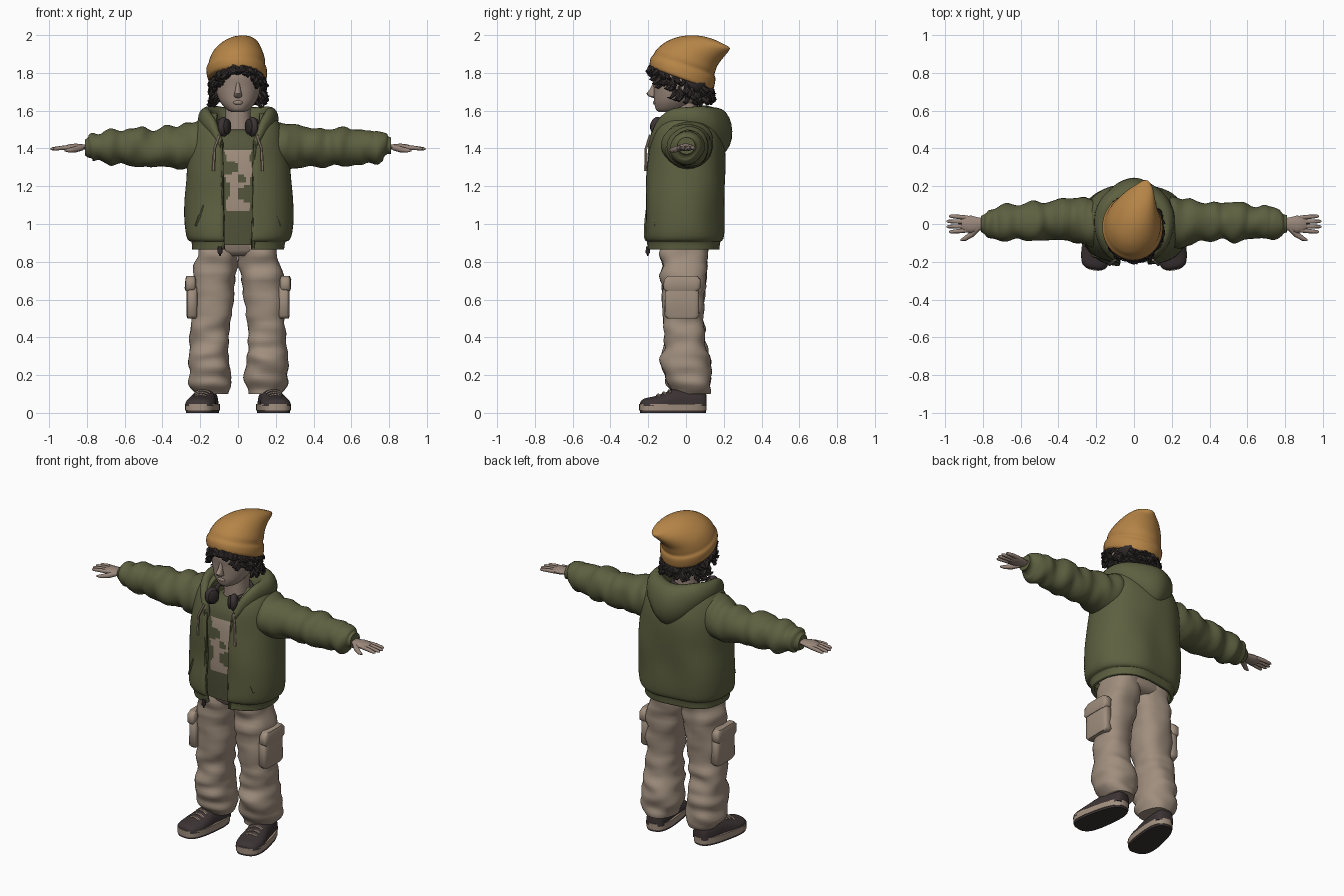
import bpy, bmesh, math, random
from math import sin, cos, pi, asin
from mathutils import Vector, Matrix, noise

if "Cube" in bpy.data.objects:
    bpy.data.objects.remove(bpy.data.objects["Cube"])

random.seed(4)


def mat(name, rgb):
    m = bpy.data.materials.new(name)
    m.diffuse_color = (*[(c / 255) ** 2.2 for c in rgb], 1)
    m.use_nodes = True
    m.node_tree.nodes["Principled BSDF"].inputs["Base Color"].default_value = m.diffuse_color
    return m


OLIVE = mat("olive", (93, 96, 66))
SHIRT = mat("shirt_green", (84, 86, 62))
TAN = mat("trouser_tan", (158, 141, 125))
PALE = mat("pale_print", (160, 142, 126))
SKIN = mat("skin", (152, 134, 122))
MUSTARD = mat("mustard", (180, 131, 72))
HAIR = mat("hair_brown", (52, 46, 46))
DARK = mat("charcoal", (62, 54, 55))


def smooth_rows(rows, k):
    """Catmull-Rom interpolation of number rows, k steps per span."""
    out = []
    for i in range(len(rows) - 1):
        a, b, c, d = (rows[max(0, min(len(rows) - 1, j))] for j in (i - 1, i, i + 1, i + 2))
        for s in range(k):
            t = s / k
            out.append([q + .5 * t * (r - p + t * (2 * p - 5 * q + 4 * r - e + t * (3 * (q - r) + e - p)))
                        for p, q, r, e in zip(a, b, c, d)])
    return out + [list(rows[-1])]


def grid(bm, rings, closed=True, cap=True):
    vs = [[bm.verts.new(p) for p in r] for r in rings]
    n = len(vs[0])
    for a, b in zip(vs, vs[1:]):
        for i in range(n if closed else n - 1):
            j = (i + 1) % n
            bm.faces.new((a[i], a[j], b[j], b[i]))
    if closed and cap:
        bm.faces.new(vs[0][::-1])
        bm.faces.new(vs[-1])


def finish(name, bm, mats, angle=50):
    bmesh.ops.recalc_face_normals(bm, faces=bm.faces[:])
    me = bpy.data.meshes.new(name)
    bm.to_mesh(me)
    bm.free()
    ob = bpy.data.objects.new(name, me)
    bpy.context.collection.objects.link(ob)
    for m in mats if isinstance(mats, list) else [mats]:
        me.materials.append(m)
    bpy.ops.object.select_all(action='DESELECT')
    ob.select_set(True)
    bpy.context.view_layer.objects.active = ob
    bpy.ops.object.shade_smooth_by_angle(angle=math.radians(angle))
    return ob


def loft(name, rings, mats, closed=True, cap=True):
    bm = bmesh.new()
    grid(bm, rings, closed, cap)
    return finish(name, bm, mats)


def section(z, cx, rx, yf, yb, n=40, p=.85, gap=0):
    """Horizontal ring between front yf and back yb, open at the front if gap."""
    t0 = asin(min(.95, gap / rx) ** (1 / p)) if gap else 0
    pts = []
    for i in range(n):
        t = t0 + (2 * pi - 2 * t0) * i / (n - 1 if gap else n)
        f = lambda v: math.copysign(abs(v) ** p, v)
        pts.append(Vector((cx + rx * f(sin(t)), (yf + yb) / 2 - (yb - yf) / 2 * f(cos(t)), z)))
    return pts


def wrinkle(rings, amp, scale):
    for r in rings:
        c = sum(r, Vector()) / len(r)
        for p in r:
            q = Vector((p.x * scale[0], p.y * scale[1], p.z * scale[2]))
            p += (p - c).normalized() * amp * noise.noise(q)
    return rings


def tube_rings(pts, n=8, flat=1.0):
    """Rings along points given as x, y, z, radius; flat squashes the height."""
    out = []
    for i, q in enumerate(pts):
        d = Vector(pts[min(i + 1, len(pts) - 1)][:3]) - Vector(pts[max(i - 1, 0)][:3])
        side = d.cross(Vector((0, 0, 1)))
        side = side.normalized() if side.length > 1e-4 * d.length else Vector((1, 0, 0))
        up = side.cross(d).normalized()
        out.append([Vector(q[:3]) + q[3] * (side * cos(2 * pi * j / n) + up * flat * sin(2 * pi * j / n))
                    for j in range(n)])
    return out


def tube(name, pts, m, n=8, flat=1.0):
    return loft(name, tube_rings(pts, n, flat), m)


def ball(name, loc, size, m, rot=0):
    bm = bmesh.new()
    bmesh.ops.create_uvsphere(bm, u_segments=20, v_segments=12, radius=1)
    bm.transform(Matrix.Translation(loc) @ Matrix.Rotation(rot, 4, 'Z') @ Matrix.Diagonal((*size, 1)))
    return finish(name, bm, m)


# Jacket body, open at the front: z, half width, front, back, half gap
rows = [(.865, .235, -.195, .165, .07), (.91, .24, -.2, .17, .072), (.94, .268, -.215, .187, .075),
        (1.1, .278, -.21, .19, .078), (1.25, .268, -.203, .195, .08), (1.4, .255, -.19, .19, .085),
        (1.49, .235, -.165, .17, .095), (1.55, .2, -.125, .15, .11), (1.58, .16, -.08, .12, .11)]
rings = [section(z, 0, rx, a, b, 72, .8, g) for z, rx, a, b, g in smooth_rows(rows, 5)]
jacket = loft("jacket_body", wrinkle(rings, .014, (6, 6, 4)), OLIVE, closed=False)
sol = jacket.modifiers.new("thickness", 'SOLIDIFY')
sol.thickness = .02
sol.offset = 0

# Shirt with a pale printed panel and green blotches
rows = [(.89, .19, -.17, .15), (1.1, .22, -.185, .16), (1.3, .22, -.178, .16), (1.42, .19, -.158, .14),
        (1.48, .12, -.12, .1), (1.5, .08, -.09, .07)]
shirt = loft("shirt", [section(z, 0, rx, a, b, 150, .8) for z, rx, a, b in smooth_rows(rows, 14)], [SHIRT, PALE])
for f in shirt.data.polygons:
    c = f.center
    blotch = min(math.hypot((c.x - x) / w, (c.z - z) / h) for x, z, w, h in
                 ((-.05, 1.3, .05, .035), (.045, 1.16, .045, .04), (-.07, 1.18, .03, .05), (.02, 1.24, .025, .02)))
    edge = .008 * sin(c.z * 50)
    if c.y < -.1 and abs(c.x) < .07 + edge and 1.065 < c.z < 1.395 and blotch > 1:
        f.material_index = 1

# Hood: a fat roll around the neck that sags at the back (x, y, z, half width, half height)
half = [(.085, -.185, 1.42, .014, .03), (.125, -.145, 1.5, .028, .05), (.163, -.07, 1.55, .036, .06),
        (.165, .03, 1.555, .045, .065), (.115, .115, 1.53, .06, .095)]
path = smooth_rows(half + [(0, .165, 1.49, .082, .13)] + [(-h[0], *h[1:]) for h in half[::-1]], 6)
rings = []
for x, y, z, w, h in path:
    out = Vector((x, y, 0)).normalized()
    rings.append([Vector((x, y, z)) + out * w * cos(a) + Vector((0, 0, h * sin(a)))
                  for a in (2 * pi * j / 20 for j in range(20))])
loft("hood", wrinkle(rings, .01, (7, 7, 7)), OLIVE)

# Trouser seat
loft("trouser_seat", [section(z, 0, rx, a, b) for z, rx, a, b in
     ((.83, .17, -.1, .09), (.86, .2, -.13, .12), (.95, .2, -.14, .13))], TAN)

for s, side in ((1, "left"), (-1, "right")):
    # Sleeve: x, y, z, radius
    rows = [(.16, .01, 1.43, .125), (.26, .012, 1.41, .128), (.36, .015, 1.407, .108), (.46, .015, 1.4, .098),
            (.54, .015, 1.41, .103), (.6, .012, 1.405, .094), (.67, .008, 1.408, .092), (.72, .004, 1.405, .08),
            (.765, 0, 1.41, .074), (.79, 0, 1.408, .05), (.81, 0, 1.408, .042)]
    pts = [(s * x, y, z, r) for x, y, z, r in smooth_rows(rows, 5)]
    loft(side + "_sleeve", wrinkle(tube_rings(pts, 28), .022, (17, 6, 6)), OLIVE)

    # Hand with four fingers and a thumb
    tube(side + "_palm", [(s * x, y, z, r) for x, y, z, r in
         ((.78, 0, 1.41, .03), (.82, 0, 1.408, .034), (.86, -.002, 1.407, .046), (.895, 0, 1.404, .043),
          (.912, 0, 1.402, .03))], SKIN, 14, .42)
    for i in range(4):
        y = -.033 + .022 * i
        tube(side + "_finger", [(s * .88, y, 1.405, .012), (s * .93, y * 1.15, 1.403, .0115),
             (s * (.97 + .012 * (i in (1, 2))), y * 1.25, 1.398, .009),
             (s * (.98 + .012 * (i in (1, 2))), y * 1.25, 1.397, .004)], SKIN, 8)
    tube(side + "_thumb", [(s * .825, -.02, 1.405, .016), (s * .86, -.055, 1.395, .016),
         (s * .895, -.078, 1.39, .012), (s * .918, -.086, 1.389, .005)], SKIN, 8)

    # Trouser leg: z, inner x, outer x, front, back
    rows = [(.1, .055, .225, -.07, .125), (.14, .045, .25, -.095, .13), (.2, .035, .262, -.115, .13),
            (.28, .05, .265, -.135, .13), (.34, .055, .258, -.12, .115), (.42, .048, .255, -.115, .1),
            (.52, .04, .25, -.12, .095), (.7, .015, .245, -.13, .105), (.82, .003, .22, -.135, .115),
            (.9, 0, .2, -.135, .12)]
    rings = [section(z, s * (a + b) / 2, (b - a) / 2, f, k, 32) for z, a, b, f, k in smooth_rows(rows, 5)]
    loft(side + "_trouser_leg", wrinkle(rings, .02, (7, 7, 16)), TAN)

    # Cargo pocket and flap on the outer thigh
    for part, z0, z1, w, d in (("pocket", .5, .68, .09, .272), ("pocket_flap", .645, .725, .098, .28)):
        rings = [section(z, s * (d - .03), .03 * g, -.022 - w * g, -.022 + w * g, 24, .45)
                 for z, g in ((z0, .85), (z0 + .015, 1), (z1 - .02, 1), (z1, .8))]
        loft(side + "_" + part, wrinkle(rings, .008, (8, 8, 12)), TAN)

    # Shoe: outsole, midsole and upper, toes turned out
    place = Matrix.Translation((s * .172, 0, 0)) @ Matrix.Rotation(s * .17, 4, 'Z')

    def sole(part, z0, z1, grow, m):
        rings = []
        for z in (z0, z1):
            r = section(z, 0, .078 + grow, -.245 - grow, .105 + grow, 36, .7)
            rings.append([place @ Vector((p.x * (1 - .6 * (p.y + .08)), p.y, z)) for p in r])
        loft(side + part, rings, m)
    sole("_outsole", 0, .012, 0, DARK)
    sole("_midsole", .012, .048, .004, PALE)
    rings = []
    for y, w, h in smooth_rows([(-.243, .035, .058), (-.225, .064, .075), (-.17, .08, .088), (-.11, .076, .108),
                                (-.05, .068, .13), (.04, .062, .13), (.09, .052, .125), (.105, .035, .11)], 3):
        rings.append([place @ Vector((w * cos(a), y, .036 + (h - .036) * max(0, sin(a)) ** .7))
                      for a in (pi * j / 14 for j in range(15))])
    loft(side + "_shoe_upper", rings, DARK)
    for y, z in ((-.15, .096), (-.12, .107), (-.09, .119)):
        pts = [place @ Vector((x, y, z - 9 * x * x)) for x in (-.04, -.02, 0, .02, .04)]
        tube(side + "_lace", [(*p, .007) for p in pts], PALE, 6)

    # Drawstring, slanted hand pocket welt, zip edge
    tube(side + "_drawstring", [(s * .1, -.19, 1.47, .007), (s * .125, -.212, 1.4, .007),
         (s * .13, -.215, 1.28, .008)], PALE, 6)
    tube(side + "_pocket_welt", [(s * .185, -.176, 1.1, .006), (s * .205, -.172, 1.04, .009),
         (s * .225, -.164, .99, .006)], OLIVE, 6)
    tube(side + "_zip_edge", [(s * .08, -.195, .87, .009), (s * .08, -.205, 1.0, .009),
         (s * .083, -.2, 1.25, .009), (s * .09, -.185, 1.42, .009)], OLIVE, 6)

    # Headphone cup, ear
    ball(side + "_headphone_cup", (s * .077, -.15, 1.515), (.026, .042, .052), DARK, s * .5)
    ball(side + "_headphone_pad", (s * .056, -.16, 1.515), (.014, .034, .042), HAIR, s * .5)
    ball(side + "_ear", (s * .122, -.02, 1.7), (.015, .025, .035), SKIN)

# Headphone band behind the neck
tube("headphone_band", [(.1 * sin(a), -.04 - .1 * cos(a), 1.54 - .02 * cos(a), .012)
     for a in (.6 + (2 * pi - 1.2) * i / 20 for i in range(21))], DARK, 8)

# Zip pull hanging below the hem
tube("zip_pull", [(-.095, -.2, .88, .012), (-.095, -.203, .85, .014), (-.095, -.203, .83, .006)], DARK, 6)

# Neck, head and nose
loft("neck", [section(z, 0, r, -.085, .06, 24) for z, r in ((1.42, .085), (1.5, .07), (1.64, .065))], SKIN)
rows = [(1.592, .03, -.14, -.07), (1.605, .058, -.158, -.01), (1.64, .09, -.168, .04), (1.68, .11, -.17, .08),
        (1.73, .12, -.172, .1), (1.8, .124, -.175, .11), (1.86, .1, -.13, .09)]
loft("head", [section(z, 0, rx, a, b, 36, .95) for z, rx, a, b in smooth_rows(rows, 4)], SKIN)
loft("nose", [section(z, 0, r, y, -.15, 14, 1) for z, r, y in
     ((1.668, .012, -.175), (1.675, .022, -.198), (1.69, .02, -.21), (1.715, .013, -.19), (1.75, .01, -.174))], SKIN)
ball("lips", (0, -.163, 1.643), (.026, .012, .012), SKIN)

# Hair: a cap on the back of the head and loose curls below the hat
ball("hair_cap", (0, .04, 1.745), (.135, .1, .085), HAIR)
bm = bmesh.new()
for i in range(150):
    a = 2 * pi * i / 150 + random.uniform(-.03, .03)
    back = (1 - cos(a)) / 2
    drop = .02 + .1 * abs(sin(a)) ** 1.5 + .05 * back
    d = Vector((sin(a), -cos(a), 0))
    side = Vector((d.y, -d.x, 0)) * random.choice((-1, 1))
    p = Vector((.13 * sin(a), -.025 - .15 * cos(a), 1.775 + .055 * cos(a)))
    q = p + Vector((0, 0, -drop * random.uniform(.1, .8)))
    w = random.uniform(.01, .015)
    k = random.uniform(.01, .028)
    pts = [q - d * .01 + Vector((0, 0, .025)), q + d * k * .6, q + d * k + side * .014 - Vector((0, 0, .018)),
           q + d * (k + .008) + side * .03 - Vector((0, 0, .014))]
    grid(bm, tube_rings([(*v, r) for v, r in zip(pts, (w, w * 1.15, w * .8, .002))], 6))
finish("hair_curls", bm, HAIR)

# Knitted hat leaning back to a soft tip: x, half width, front y, front z, back y, back z
rows = [(-.005, .148, -.178, 1.822, .138, 1.712), (-.005, .158, -.192, 1.838, .148, 1.722),
        (-.008, .16, -.188, 1.875, .156, 1.768), (-.008, .15, -.172, 1.897, .15, 1.79),
        (-.004, .147, -.152, 1.928, .156, 1.81), (0, .132, -.1, 1.968, .166, 1.838),
        (.012, .108, -.025, 1.994, .185, 1.865), (.03, .08, .06, 1.998, .205, 1.89),
        (.05, .05, .14, 1.98, .222, 1.91), (.06, .022, .205, 1.95, .232, 1.926), (.063, .004, .226, 1.938, .23, 1.934)]
rings = []
for x, w, fy, fz, by, bz in smooth_rows(rows, 3):
    rings.append([Vector((x + w * sin(t), (fy + by) / 2 + (fy - by) / 2 * cos(t), (fz + bz) / 2 + (fz - bz) / 2 * cos(t)))
                  for t in (2 * pi * j / 36 for j in range(36))])
loft("hat", rings, MUSTARD)
